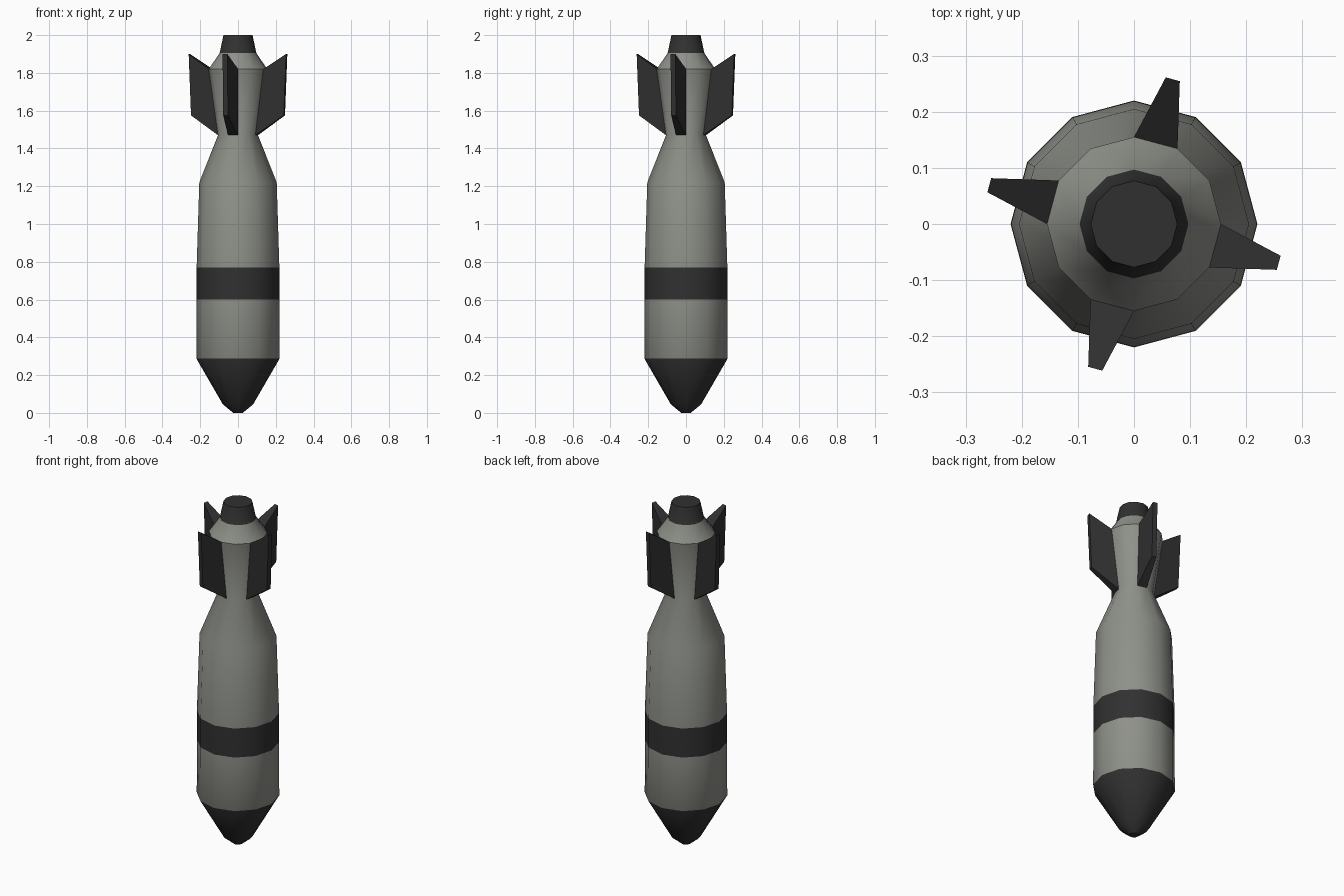
import bpy
import bmesh
from math import cos, sin, pi, radians
from mathutils import Matrix

if "Cube" in bpy.data.objects:
    bpy.data.objects.remove(bpy.data.objects["Cube"], do_unlink=True)


def material(name, rgb):
    m = bpy.data.materials.new(name)
    m.use_nodes = True
    color = (*rgb, 1.0)
    m.diffuse_color = color
    bsdf = m.node_tree.nodes["Principled BSDF"]
    bsdf.inputs["Base Color"].default_value = color
    bsdf.inputs["Roughness"].default_value = 0.7
    return m


grey = material("olive grey paint", (0.27, 0.28, 0.25))
dark = material("dark grey paint", (0.03, 0.03, 0.03))
SIDES = 12


def finish(bm, name, mats, angle):
    bmesh.ops.recalc_face_normals(bm, faces=bm.faces[:])
    mesh = bpy.data.meshes.new(name)
    bm.to_mesh(mesh)
    bm.free()
    for m in mats:
        mesh.materials.append(m)
    ob = bpy.data.objects.new(name, mesh)
    bpy.context.collection.objects.link(ob)
    bpy.ops.object.select_all(action='DESELECT')
    ob.select_set(True)
    bpy.context.view_layer.objects.active = ob
    bpy.ops.object.shade_smooth_by_angle(angle=radians(angle))
    return ob


def lathe(name, profile, bands):
    """Turn (radius, z) points into a twelve-sided shell; bands are dark z ranges."""
    bm = bmesh.new()
    rings = []
    for r, z in profile:
        rings.append([bm.verts.new((r * cos(2 * pi * i / SIDES), r * sin(2 * pi * i / SIDES), z))
                      for i in range(SIDES)])
    for low, high in zip(rings, rings[1:]):
        for i in range(SIDES):
            j = (i + 1) % SIDES
            bm.faces.new((low[i], low[j], high[j], high[i]))
    bm.faces.new(rings[0][::-1])
    bm.faces.new(rings[-1])
    for f in bm.faces:
        z = f.calc_center_median().z
        f.material_index = int(any(a < z < b for a, b in bands))
    return finish(bm, name, (grey, dark), 40)


# Casing: nose, painted band, waist, tail bulge and tail cap
NECK, BULGE = (0.106, 1.47), (0.155, 1.82)
lathe("bomb_casing",
      [(0.025, 0.0), (0.08, 0.045), (0.22, 0.287), (0.219, 0.6), (0.219, 0.77),
       (0.205, 1.22), NECK, BULGE, (0.097, 1.905), (0.077, 2.0)],
      [(-0.1, 0.287), (0.6, 0.77), (1.905, 2.1)])


# Tail fins: each grows out of a whole flat side of the tail and tapers outwards
def fin(name, angle):
    bm = bmesh.new()
    half = pi / SIDES

    def edge(dist, width, z):
        return [bm.verts.new((dist, s * width, z)) for s in (-1, 1)]

    root_low, root_high = [edge(r * cos(half), r * sin(half), z) for r, z in (NECK, BULGE)]
    tip_low = edge(0.254, 0.013, 1.575)
    tip_high = edge(0.267, 0.013, 1.9)
    loop = [root_low, tip_low, tip_high, root_high]
    for a, b in zip(loop, loop[1:]):
        bm.faces.new((a[0], a[1], b[1], b[0]))
    for side in (0, 1):
        bm.faces.new([pair[side] for pair in loop])
    bm.transform(Matrix.Rotation(angle, 4, 'Z'))
    return finish(bm, name, (dark,), 30)


for k, place in enumerate(("left", "back", "right", "front")):
    fin(place + "_tail_fin", k * pi / 2 - pi / SIDES)
